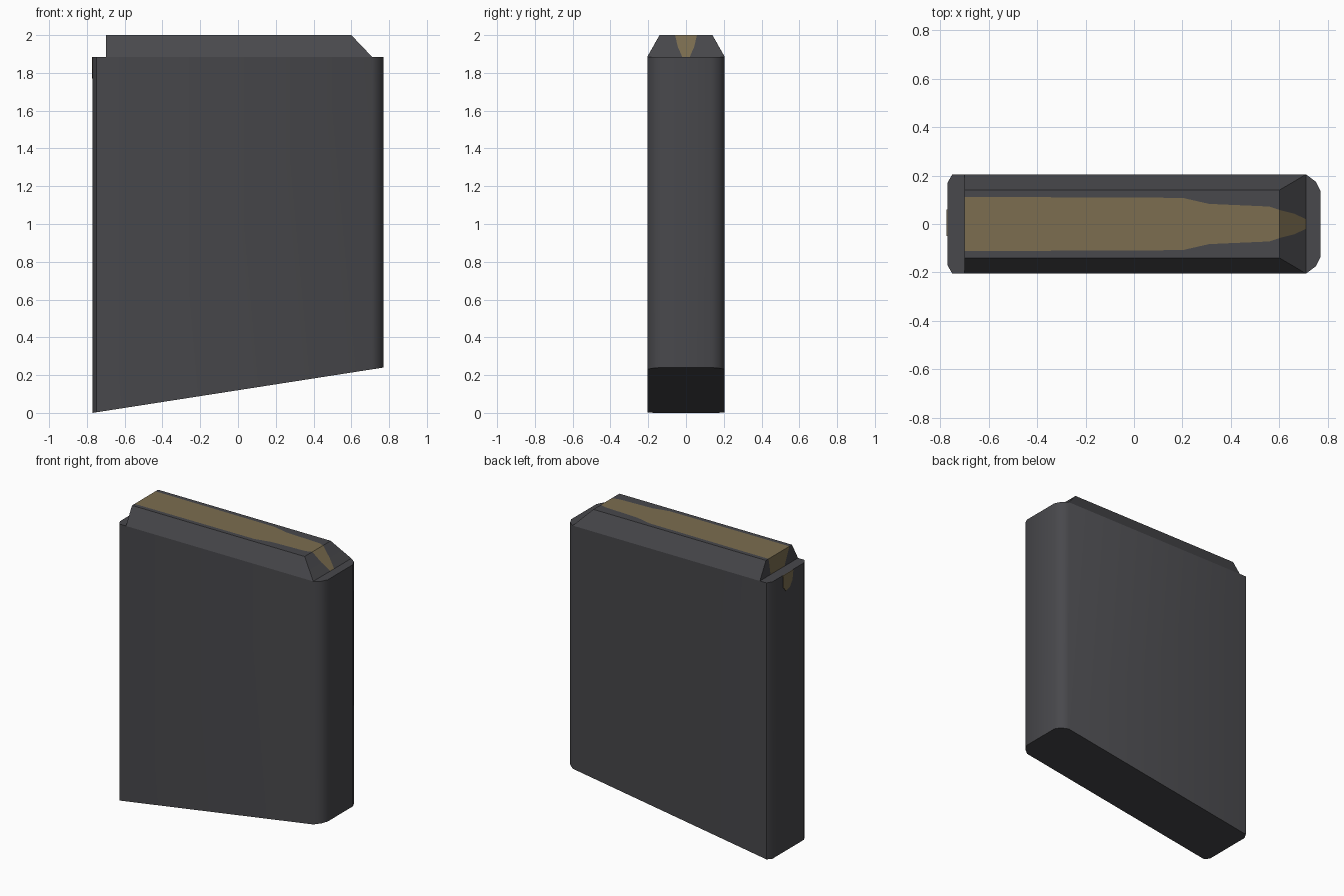
import bpy, bmesh, math

if "Cube" in bpy.data.objects:
    bpy.data.objects.remove(bpy.data.objects["Cube"])

def material(name, rgb):
    m = bpy.data.materials.new(name)
    m.diffuse_color = (*rgb, 1)
    m.use_nodes = True
    m.node_tree.nodes["Principled BSDF"].inputs["Base Color"].default_value = m.diffuse_color
    return m

STEEL = material("dark steel", (0.065, 0.065, 0.072))
BRASS = material("dull brass", (0.200, 0.155, 0.080))

def finish(name, bm, angle=None):
    bmesh.ops.remove_doubles(bm, verts=bm.verts, dist=0.0005)
    bmesh.ops.recalc_face_normals(bm, faces=bm.faces)
    me = bpy.data.meshes.new(name)
    bm.to_mesh(me)
    bm.free()
    me.materials.append(STEEL)
    me.materials.append(BRASS)
    ob = bpy.data.objects.new(name, me)
    bpy.context.collection.objects.link(ob)
    if angle:
        bpy.context.view_layer.objects.active = ob
        ob.select_set(True)
        bpy.ops.object.shade_smooth_by_angle(angle=math.radians(angle))
        ob.select_set(False)
    return ob

TOP = 1.885

# body: rounded outline extruded down to a sloping base
half = [(-0.77, 0.17), (-0.75, 0.205), (0.71, 0.205), (0.75, 0.175), (0.77, 0.135)]
outline = half + [(x, -y) for x, y in reversed(half)]
bm = bmesh.new()
upper = [bm.verts.new((x, y, TOP)) for x, y in outline]
lower = [bm.verts.new((x, y, (x + 0.77) / 1.54 * 0.24)) for x, y in outline]
bm.faces.new(upper)
bm.faces.new(lower)
for i in range(len(outline)):
    j = (i + 1) % len(outline)
    bm.faces.new((upper[i], upper[j], lower[j], lower[i]))
finish("magazine_body", bm, 38)

# feed lips: sloped-sided cap, with a brass strip along the middle
# each section: x at top, x at base, z, half width of the top, half width of the brass
sections = [(-0.70, -0.70, 2.0, 0.14, 0.112), (0.20, 0.20, 2.0, 0.14, 0.108),
            (0.31, 0.31, 2.0, 0.14, 0.083), (0.56, 0.56, 2.0, 0.14, 0.072),
            (0.60, 0.60, 2.0, 0.14, 0.058), (0.66, 0.71, 1.937, 0.175, 0.043),
            (0.71, 0.71, TOP, 0.205, 0.02)]
bm = bmesh.new()
rows = []
for xt, xb, z, w, b in sections:
    pts = [(xb, -0.205, TOP), (xt, -w, z), (xt, -b, z), (xt, b, z), (xt, w, z), (xb, 0.205, TOP)]
    rows.append([bm.verts.new(p) for p in pts])
for a, c in zip(rows, rows[1:]):
    for k in range(5):
        f = bm.faces.new((a[k], a[k + 1], c[k + 1], c[k]))
        f.material_index = int(k == 2)
# rear end of the lips, brass in the middle
e = rows[0]
l, r = (bm.verts.new((-0.70, y, TOP)) for y in (-0.06, 0.09))
bm.faces.new((e[0], e[1], e[2], l))
bm.faces.new((l, e[2], e[3], r)).material_index = 1
bm.faces.new((r, e[3], e[4], e[5]))
bmesh.ops.dissolve_degenerate(bm, edges=bm.edges, dist=0.0005)
finish("feed_lips", bm)

# small brass patch on the rear face below the lips
bm = bmesh.new()
patch = [(-0.05, TOP), (0.06, TOP), (0.055, 1.80), (0.03, 1.77), (-0.01, 1.78), (-0.04, 1.82)]
f = bm.faces.new([bm.verts.new((-0.772, y, z)) for y, z in patch])
f.material_index = 1
ob = finish("rear_brass_patch", bm)
solid = ob.modifiers.new("thickness", 'SOLIDIFY')
solid.thickness = 0.004
solid.offset = 0
